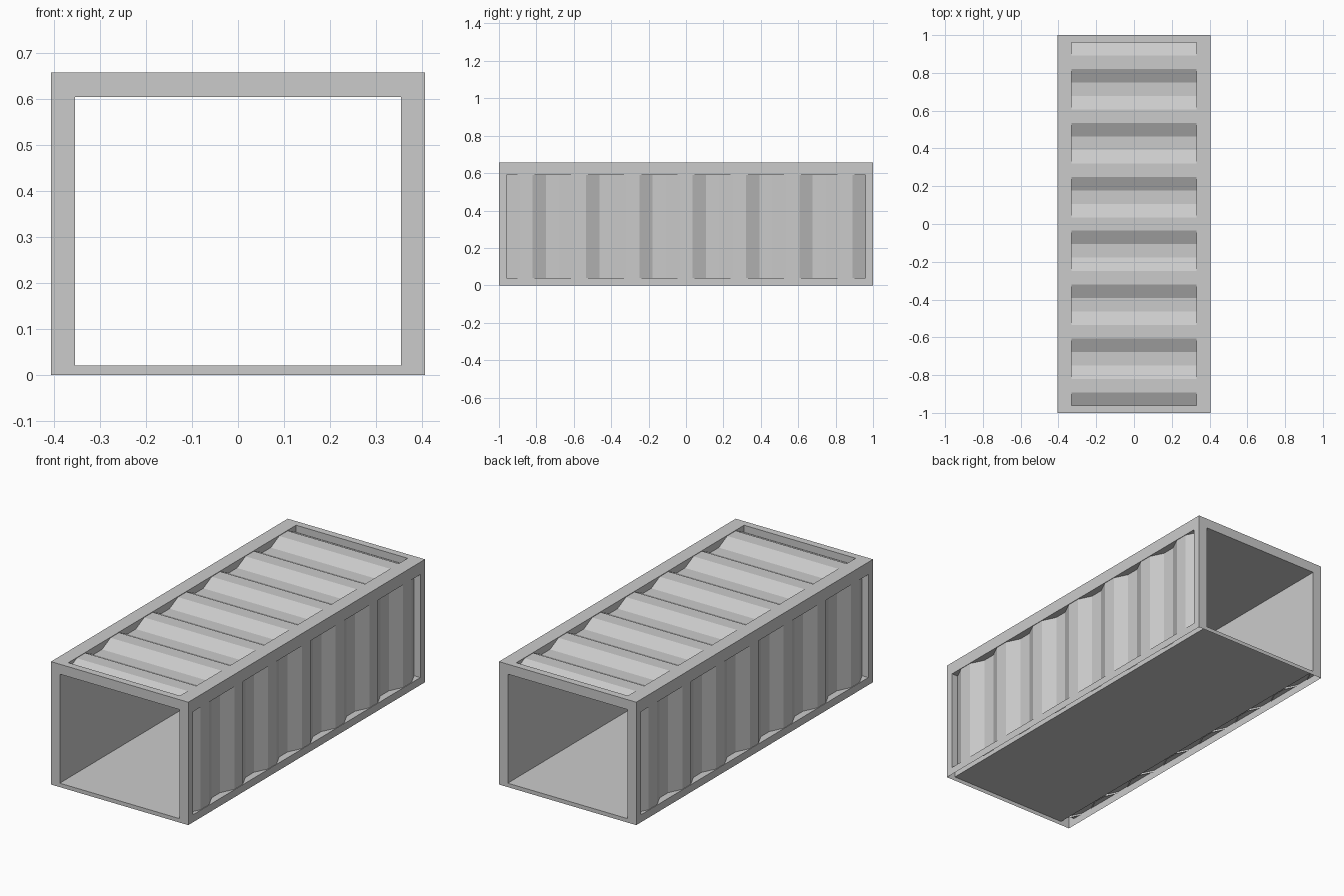
import bpy, bmesh

cube = bpy.data.objects.get("Cube")
if cube:
    bpy.data.objects.remove(cube, do_unlink=True)

W, L, H = 0.406, 1.0, 0.657          # half width, half length, height
IW, FLOOR, CEIL = 0.354, 0.021, 0.604  # inner tunnel
DEPTH = 0.038                        # corrugation recess

steel = bpy.data.materials.new("grey_steel")
steel.use_nodes = True
grey = (0.6, 0.6, 0.6, 1)
steel.diffuse_color = grey
steel.node_tree.nodes["Principled BSDF"].inputs["Base Color"].default_value = grey


# Plane mappings: (u, v, depth below the outer surface) -> point
def side(s):
    return lambda u, v, d: (s * (W - d), u, v)


def end(s):
    return lambda u, v, d: (u, s * (L - d), v)


def roof(u, v, d):
    return (u, v, H - d)


def finish(name, bm, outward):
    """Make normals consistent, facing outward at the first face."""
    bmesh.ops.recalc_face_normals(bm, faces=bm.faces)
    bm.faces.ensure_lookup_table()
    bm.normal_update()
    out = [outward[i] for i in range(3)]
    if sum(a * b for a, b in zip(bm.faces[0].normal, out)) < 0:
        bmesh.ops.reverse_faces(bm, faces=bm.faces)
    mesh = bpy.data.meshes.new(name)
    bm.to_mesh(mesh)
    bm.free()
    mesh.materials.append(steel)
    obj = bpy.data.objects.new(name, mesh)
    bpy.context.collection.objects.link(obj)


def corners(u0, u1, v0, v1):
    return [(u0, v0), (u1, v0), (u1, v1), (u0, v1)]


def frame(name, place, outer, inner, lip, outward):
    """Rectangular border with an optional lip folded inwards."""
    bm = bmesh.new()
    loops = [[bm.verts.new(place(u, v, 0)) for u, v in corners(*outer)],
             [bm.verts.new(place(u, v, 0)) for u, v in corners(*inner)]]
    if lip:
        loops.append([bm.verts.new(place(u, v, lip)) for u, v in corners(*inner)])
    for a, b in zip(loops, loops[1:]):
        for i in range(4):
            j = (i + 1) % 4
            bm.faces.new((a[i], a[j], b[j], b[i]))
    finish(name, bm, outward)


def corrugated(name, place, lo, hi, outward):
    """Trapezoid wave along y: rise, crest, fall, trough."""
    bm = bmesh.new()
    steps, reach = 27, 0.962
    prev = None
    for i in range(steps + 1):
        y = -reach + 2 * reach * i / steps
        d = 0.003 if i % 4 in (1, 2) else DEPTH
        row = [bm.verts.new(place(y, t, d)) for t in (lo, hi)]
        if prev:
            bm.faces.new((prev[0], row[0], row[1], prev[1]))
        prev = row
    finish(name, bm, outward)


# Long sides: border and corrugated panel
for s, tag in ((1, "left"), (-1, "right")):
    frame(tag + "_frame", side(s), (-L, L, 0, H), (-0.96, 0.96, 0.04, 0.591),
          DEPTH, (s, 0, 0))
    corrugated(tag + "_panel", side(s), 0.03, 0.6, (s, 0, 0))

# Roof
frame("roof_frame", roof, (-W, W, -L, L), (-0.33, 0.33, -0.962, 0.962),
      DEPTH, (0, 0, 1))
corrugated("roof_panel", lambda y, x, d: roof(x, y, d), -0.34, 0.34, (0, 0, 1))

# Open ends
for s, tag in ((-1, "front"), (1, "back")):
    frame(tag + "_frame", end(s), (-W, W, 0, H), (-IW, IW, FLOOR, CEIL),
          0, (0, s, 0))

# Flat inner lining: floor, walls and ceiling
bm = bmesh.new()
near, far = [[bm.verts.new((x, y, z)) for x, z in corners(-IW, IW, FLOOR, CEIL)]
             for y in (-L, L)]
for i in range(4):
    j = (i + 1) % 4
    bm.faces.new((near[i], near[j], far[j], far[i]))
finish("inner_lining", bm, (0, 0, 1))
